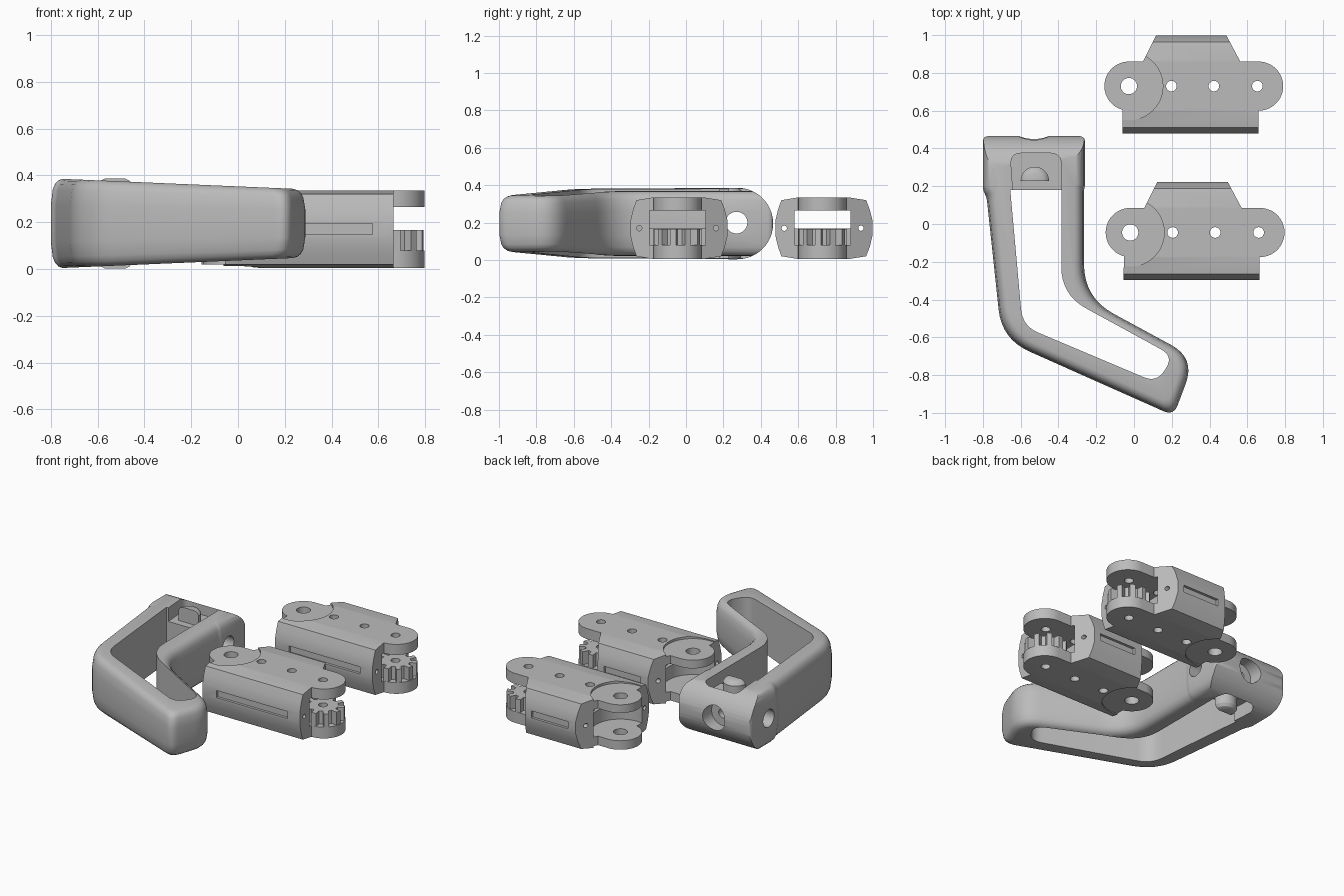
import bpy, bmesh
from math import sin, cos, pi
from mathutils import Vector, Matrix

cube = bpy.data.objects.get("Cube")
if cube:
    bpy.data.objects.remove(cube)

grey = bpy.data.materials.new("plain grey")
grey.use_nodes = True
COLOUR = (0.5, 0.5, 0.5, 1)
grey.diffuse_color = COLOUR
grey.node_tree.nodes["Principled BSDF"].inputs["Base Color"].default_value = COLOUR


def fillet(corners, inset=0, steps=8):
    """Inset a counter-clockwise polygon of (x, y, setback), then round its corners."""
    pts = [Vector(c[:2]) for c in corners]
    moved = []
    for i, p in enumerate(pts):
        u = (p - pts[i - 1]).normalized()
        v = (pts[(i + 1) % len(pts)] - p).normalized()
        n1, n2 = Vector((-u.y, u.x)), Vector((-v.y, v.x))
        moved.append(p + (n1 + n2) * inset / (1 + n1.dot(n2)))
    out = []
    for i, p in enumerate(moved):
        before, after = moved[i - 1] - p, moved[(i + 1) % len(moved)] - p
        d = min(corners[i][2], .45 * before.length, .45 * after.length)
        if d == 0:
            out.append(p)
            continue
        a, b = p + before.normalized() * d, p + after.normalized() * d
        for k in range(steps + 1):
            t = k / steps
            out.append(a * (1 - t) ** 2 + p * 2 * t * (1 - t) + b * t * t)
    return out


def arc(cx, cy, r, start, end, n=24):
    angles = [(start + (end - start) * k / n) * pi / 180 for k in range(n + 1)]
    return [(cx + r * cos(a), cy + r * sin(a)) for a in angles]


def loft(name, rings):
    """Skin a stack of equal-length rings of 3D points and cap both ends."""
    bm = bmesh.new()
    loops = [[bm.verts.new(p) for p in ring] for ring in rings]
    n = len(loops[0])
    for low, high in zip(loops, loops[1:]):
        for i in range(n):
            j = (i + 1) % n
            bm.faces.new((low[i], low[j], high[j], high[i]))
    bm.faces.new(loops[0][::-1])
    bm.faces.new(loops[-1])
    bmesh.ops.recalc_face_normals(bm, faces=bm.faces)
    mesh = bpy.data.meshes.new(name)
    bm.to_mesh(mesh)
    bm.free()
    mesh.materials.append(grey)
    ob = bpy.data.objects.new(name, mesh)
    bpy.context.collection.objects.link(ob)
    return ob


def prism(name, outline, lo, hi, axis="z"):
    """Extrude an outline along z (points x, y) or along x (points y, z)."""
    if axis == "z":
        return loft(name, [[(x, y, h) for x, y in outline] for h in (lo, hi)])
    return loft(name, [[(h, y, z) for y, z in outline] for h in (lo, hi)])


def box(x0, x1, y0, y1, z0, z1):
    return prism("block", [(x0, y0), (x1, y0), (x1, y1), (x0, y1)], z0, z1)


def rod(centre, r, length, axis="z"):
    ob = prism("rod", arc(0, 0, r, 0, 352.5, 47), -length / 2, length / 2)
    turn = {"x": Matrix.Rotation(pi / 2, 4, "Y"), "y": Matrix.Rotation(pi / 2, 4, "X")}
    ob.data.transform(Matrix.Translation(centre) @ turn.get(axis, Matrix()))
    return ob


def combine(ob, operation, *tools):
    for tool in tools:
        m = ob.modifiers.new("cut", "BOOLEAN")
        m.operation, m.solver, m.object = operation, "EXACT", tool
        bpy.context.view_layer.update()
        graph = bpy.context.evaluated_depsgraph_get()
        mesh = bpy.data.meshes.new_from_object(ob.evaluated_get(graph))
        ob.modifiers.clear()
        ob.data = mesh
        bpy.data.objects.remove(tool)


def smooth(ob):
    bpy.ops.object.select_all(action="DESELECT")
    ob.select_set(True)
    bpy.context.view_layer.objects.active = ob
    bpy.ops.object.shade_smooth_by_angle(angle=0.5)


# Bent grip: soft-edged outline that gets thinner towards its free end
MID = 0.195
GRIP = [(-.80, .465, .03), (-.80, .18, .02), (-.78, .14, .02), (-.70, -.61, .16),
        (.21, -1.015, .06), (.325, -.71, .16), (-.265, -.39, .18), (-.265, .18, .01),
        (-.26, .20, .01), (-.26, .465, .03)]
EDGE = [(.4, 0), (.75, .008), (.88, .018), (.96, .032), (1, .05)]
rings = []
for h, inset in [(-h, i) for h, i in reversed(EDGE)] + EDGE:
    rings.append([(p.x, p.y, MID + h * (.19 - (p.x + .74) * .043))
                  for p in fillet(GRIP, inset)])
handle = loft("bent_handle", rings)

# Round the hinge end of the grip
combine(handle, "INTERSECT", prism(
    "hinge_round", [(-1.2, -.2)] + arc(.275, MID, .191, -90, 90) + [(-1.2, .6)], -1, 1, "x"))


# Window through the grip, with pockets above and below the crossbar
def window(top, corner, z0, z1):
    return prism("window", fillet([
        (-.655, top, corner), (-.59, -.54, .09), (.12, -.84, .09), (.21, -.70, .12),
        (-.385, -.375, .15), (-.385, top, corner)]), z0, z1)


combine(handle, "DIFFERENCE", window(.18, 0, -1, 1),
        window(.375, .06, .29, 1), window(.375, .06, -1, .10))

# D-shaped pin with domed ends in the pocket
pin_rings = []
for z, r in ((.003, .045), (.012, .063), (.03, .075), (.36, .075), (.377, .063), (.386, .045)):
    pin_rings.append([(x, y, z) for x, y in arc(-.525, .228, r, 0, 180)])
combine(handle, "UNION", loft("pin", pin_rings))

# Cross holes and the socket in the back
combine(handle, "DIFFERENCE", rod((-.53, .27, .2), .058, 1, "x"),
        rod((-.53, .44, .2), .082, .14, "y"), rod((-.53, .3, .2), .03, .4, "y"))
smooth(handle)


# Hinged links
def build_link(name, dx, dy):
    w = .13
    plan = (arc(-.02, 0, w, 90, 255) + [(-.055, -.255), (.665, -.255), (.665, -w)]
            + arc(.667, 0, w, -87, 90) + [(.57, w), (.49, .28), (.13, .28), (.055, w)])
    body = prism(name, plan, 0, .4)

    # Barrel-sided section, a little deeper at the back
    quarter = [(.13, .335), (.22, .32), (.238, .27), (.252, .21)]
    half = quarter + [(y, .34 - z) for y, z in reversed(quarter)]
    section = [(y * 1.06, z) for y, z in half] + [(-y, z) for y, z in reversed(half)]
    combine(body, "INTERSECT", prism("section", section, -1, 1, "x"))

    # Fork gaps, centre channel and the stepped left lugs
    combine(body, "DIFFERENCE",
            box(-.5, 1, -.15, .15, .168, .265),
            box(.52, 1, -.15, .15, .08, .265),
            rod((-.02, 0, .1725), .18, .185),
            rod((-.02, 0, .42), .18, .2), rod((-.02, 0, -.08), .18, .2))

    # Pin holes, end holes and side slots
    combine(body, "DIFFERENCE", rod((-.02, 0, .17), .043, 1),
            *[rod((x, 0, .17), .028, 1) for x in (.205, .43, .66)],
            *[rod((.31, y, .17), .014, 2, "x") for y in (-.205, .205)],
            box(.05, .575, -.3, -.235, .148, .195),
            box(.18, .45, .25, .3, .148, .195))

    # Gear seated on the lower right lug
    teeth = 10
    rim = []
    for i in range(teeth):
        for frac, r in ((0, .09), (.4, .09), (.5, .13), (.9, .13)):
            a = 2 * pi * (i + frac) / teeth
            rim.append((.663 + r * cos(a), r * sin(a)))
    gear = prism(name + "_gear", rim, .079, .167)
    combine(gear, "DIFFERENCE", rod((.66, 0, .17), .028, 1))
    for ob in (body, gear):
        ob.data.transform(Matrix.Translation((dx, dy, 0)))
        smooth(ob)


build_link("front_link", 0, -.045)
build_link("back_link", -.007, .73)
